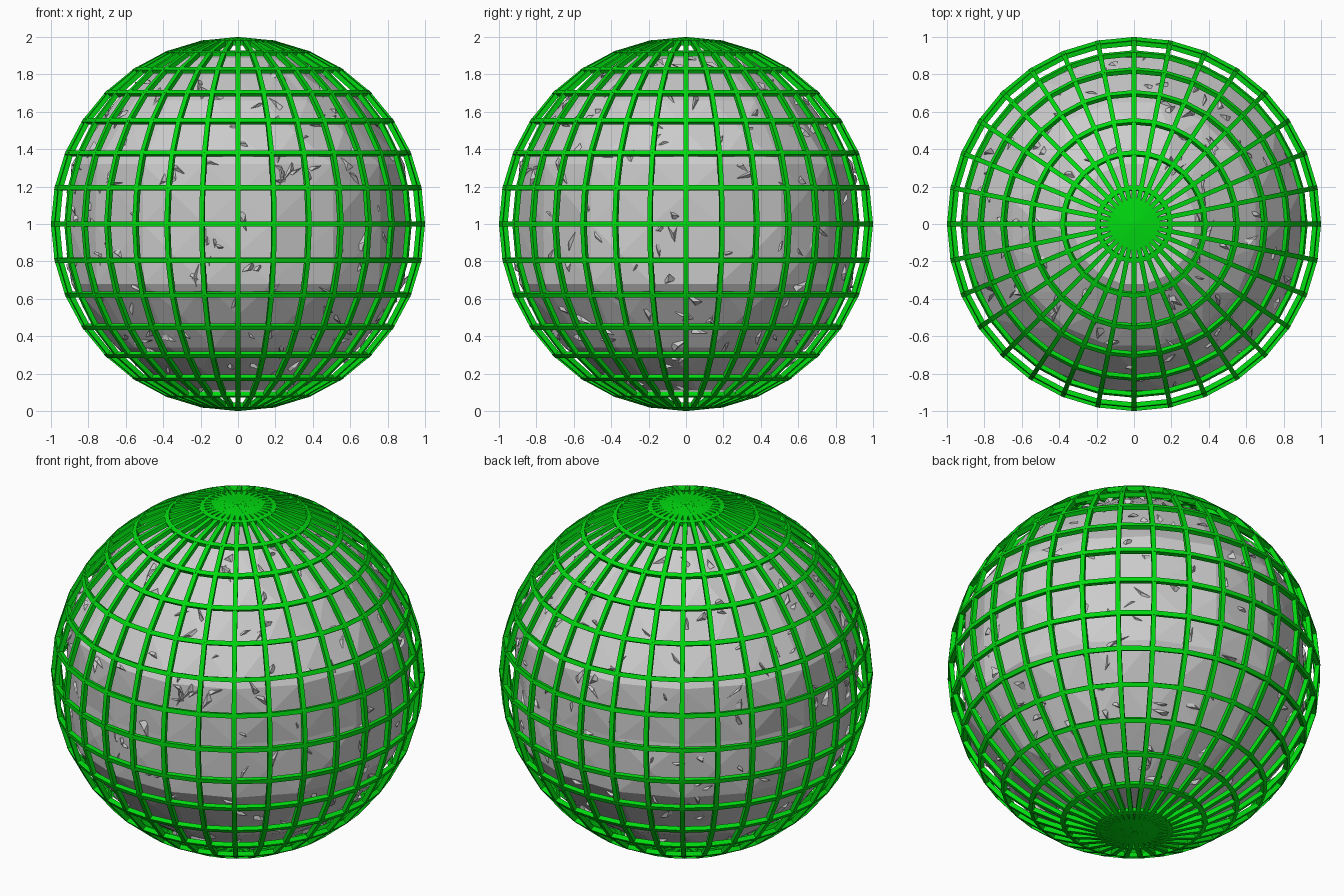
import bpy, bmesh, math, random
from mathutils import Vector

random.seed(4)
cube = bpy.data.objects.get("Cube")
if cube:
    bpy.data.objects.remove(cube, do_unlink=True)


def material(name, colour):
    mat = bpy.data.materials.new(name)
    mat.use_nodes = True
    mat.diffuse_color = colour
    mat.node_tree.nodes["Principled BSDF"].inputs["Base Color"].default_value = colour
    return mat


def add_object(name, bm, mat):
    mesh = bpy.data.meshes.new(name)
    bmesh.ops.recalc_face_normals(bm, faces=bm.faces)
    bm.to_mesh(mesh)
    bm.free()
    mesh.materials.append(mat)
    ob = bpy.data.objects.new(name, mesh)
    ob.location.z = 1
    bpy.context.collection.objects.link(ob)
    return ob


green = material("bright_green", (0.0, 0.7, 0.005, 1))
grey = material("light_grey", (0.6, 0.6, 0.6, 1))
SEGMENTS, RINGS, BAR = 32, 16, 0.025


def point(ring, seg, radius=1.0):
    lat = math.pi * (ring / RINGS - 0.5)
    lon = 2 * math.pi * seg / SEGMENTS
    return radius * Vector((math.cos(lat) * math.cos(lon),
                            math.cos(lat) * math.sin(lon), math.sin(lat)))


def bar(bm, a, b):
    # square bar whose outer face lies on the sphere
    out = (a + b).normalized()
    side = (b - a).cross(out).normalized() * BAR / 2
    ends = [[bm.verts.new(p * k + s) for k, s in
             ((1, side), (1, -side), (1 - BAR, -side), (1 - BAR, side))] for p in (a, b)]
    for i in range(4):
        j = (i + 1) % 4
        bm.faces.new((ends[0][i], ends[0][j], ends[1][j], ends[1][i]))
    for end in ends:
        bm.faces.new(end)


# Meridian and parallel bars of the cage
meridians, parallels = bmesh.new(), bmesh.new()
for seg in range(SEGMENTS):
    for ring in range(RINGS):
        bar(meridians, point(ring, seg), point(ring + 1, seg))
        if ring:
            bar(parallels, point(ring, seg), point(ring, seg + 1))
add_object("cage_meridians", meridians, green)
add_object("cage_parallels", parallels, green)

# Faceted core: banded profile turned in flat panels
profile = [(0.32, -0.89), (0.65, -0.66), (0.89, -0.32), (0.9, 0),
           (0.89, 0.32), (0.65, 0.66), (0.32, 0.89)]
SIDES = 16
core = bmesh.new()
loops = []
for radius, z in profile:
    corner = radius / math.cos(math.pi / SIDES)
    loops.append([core.verts.new((corner * math.cos((i + 0.5) * math.tau / SIDES),
                                  corner * math.sin((i + 0.5) * math.tau / SIDES), z))
                  for i in range(SIDES)])
for low, high in zip(loops, loops[1:]):
    for i in range(SIDES):
        j = (i + 1) % SIDES
        core.faces.new((low[i], low[j], high[j], high[i]))
core.faces.new(loops[0][::-1])
core.faces.new(loops[-1])

# Shallow pyramids on the panels
bmesh.ops.recalc_face_normals(core, faces=core.faces)
panels = [f for f in core.faces if len(f.verts) == 4]
normals = [f.normal.copy() for f in panels]
tips = bmesh.ops.poke(core, faces=panels)["verts"]
for tip, normal in zip(tips, normals):
    tip.co += normal * random.uniform(0.0, 0.025)
add_object("faceted_core", core, grey)

# Loose triangular shards lying tilted on the core
shards = bmesh.new()
for i in range(260):
    z = random.uniform(-0.88, 0.88)
    lon = random.uniform(0, math.tau)
    k = next(k for k in range(len(profile) - 1) if profile[k + 1][1] >= z)
    (r0, z0), (r1, z1) = profile[k], profile[k + 1]
    r = r0 + (r1 - r0) * (z - z0) / (z1 - z0)
    centre = Vector((r * math.cos(lon), r * math.sin(lon), z))
    out = centre.normalized()
    east = Vector((-math.sin(lon), math.cos(lon), 0))
    north = out.cross(east)
    turn = random.uniform(0, math.tau)
    along = east * math.cos(turn) + north * math.sin(turn)
    across = out.cross(along)
    length, width = random.uniform(0.04, 0.09), random.uniform(0.01, 0.03)
    corners = [centre + along * length, centre - along * length * 0.6 + across * width,
               centre - along * length * 0.6 - across * width + out * 0.03]
    base = [shards.verts.new(c - out * 0.01) for c in corners]
    peak = shards.verts.new(centre + out * 0.025)
    shards.faces.new(base)
    for n in range(3):
        shards.faces.new((base[n], base[(n + 1) % 3], peak))
add_object("core_shards", shards, grey)
